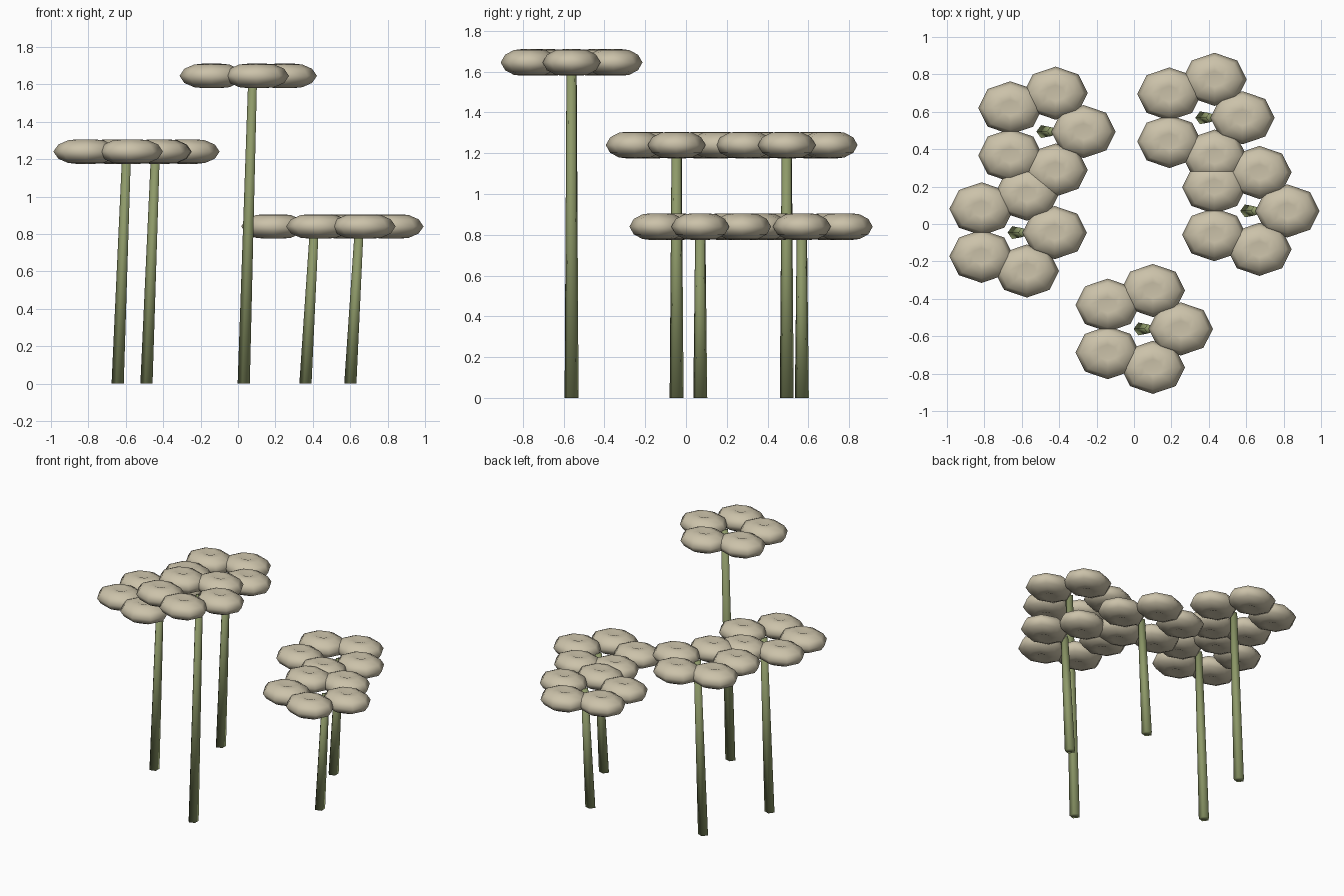
import bpy, bmesh
from math import sin, cos, tau

if "Cube" in bpy.data.objects:
    bpy.data.objects.remove(bpy.data.objects["Cube"])


def material(name, rgb):
    m = bpy.data.materials.new(name)
    m.diffuse_color = (*rgb, 1)
    m.use_nodes = True
    m.node_tree.nodes["Principled BSDF"].inputs["Base Color"].default_value = m.diffuse_color
    return m


PETAL = material("petal_tan", (0.60, 0.54, 0.40))
STEM = material("stem_green", (0.27, 0.32, 0.14))


def mesh_object(name, bm, mat, loc):
    bmesh.ops.recalc_face_normals(bm, faces=bm.faces)
    me = bpy.data.meshes.new(name)
    bm.to_mesh(me)
    bm.free()
    me.materials.append(mat)
    for p in me.polygons:
        p.use_smooth = True
    return place(name, me, loc)


def place(name, me, loc):
    ob = bpy.data.objects.new(name, me)
    ob.location = loc
    bpy.context.collection.objects.link(ob)
    return ob


def bridge(bm, a, b):
    n = len(a)
    for i in range(n):
        bm.faces.new((a[i], a[(i + 1) % n], b[(i + 1) % n], b[i]))


# petal: eight-sided puffy disc with a small dimple at both poles
def petal_bmesh(rx=0.172, ry=0.142, h=0.065, sides=8):
    half = [(0.30, 1.0), (0.55, 0.93), (0.85, 0.58)]
    prof = half + [(1, 0)] + [(r, -z) for r, z in reversed(half)]
    bm = bmesh.new()
    rings = [[bm.verts.new((rx * r * cos(tau * i / sides), ry * r * sin(tau * i / sides), h * z))
              for i in range(sides)] for r, z in prof]
    for a, b in zip(rings, rings[1:]):
        bridge(bm, a, b)
    for ring, z in ((rings[0], 0.72), (rings[-1], -0.72)):
        c = bm.verts.new((0, 0, h * z))
        for i in range(sides):
            bm.faces.new((ring[i], ring[(i + 1) % sides], c))
    return bm


# stem: tapered five-sided rod leaning slightly to +x
def stem_bmesh(height, lean=0.047, sides=5):
    bm = bmesh.new()
    rings = [[bm.verts.new((dx + r * cos(tau * (i + 0.5) / sides), r * sin(tau * (i + 0.5) / sides), z))
              for i in range(sides)] for dx, r, z in ((0, 0.036, 0), (lean, 0.026, height))]
    bridge(bm, *rings)
    bm.faces.new(rings[0])
    bm.faces.new(rings[1])
    return bm


# flowers: base x, base y, height of petal ring
FLOWERS = [(-0.64, -0.046, 1.24), (-0.486, 0.494, 1.24), (0.034, -0.561, 1.645),
           (0.364, 0.568, 0.84), (0.604, 0.07, 0.84)]
petal_mesh = None
for x, y, z in FLOWERS:
    mesh_object("stem", stem_bmesh(z), STEM, (x, y, 0))
    for k in range(5):
        loc = (x + 0.216 * cos(tau * k / 5), y + 0.216 * sin(tau * k / 5), z)
        if petal_mesh is None:
            petal_mesh = mesh_object("petal", petal_bmesh(), PETAL, loc).data
        else:
            place("petal", petal_mesh, loc)
